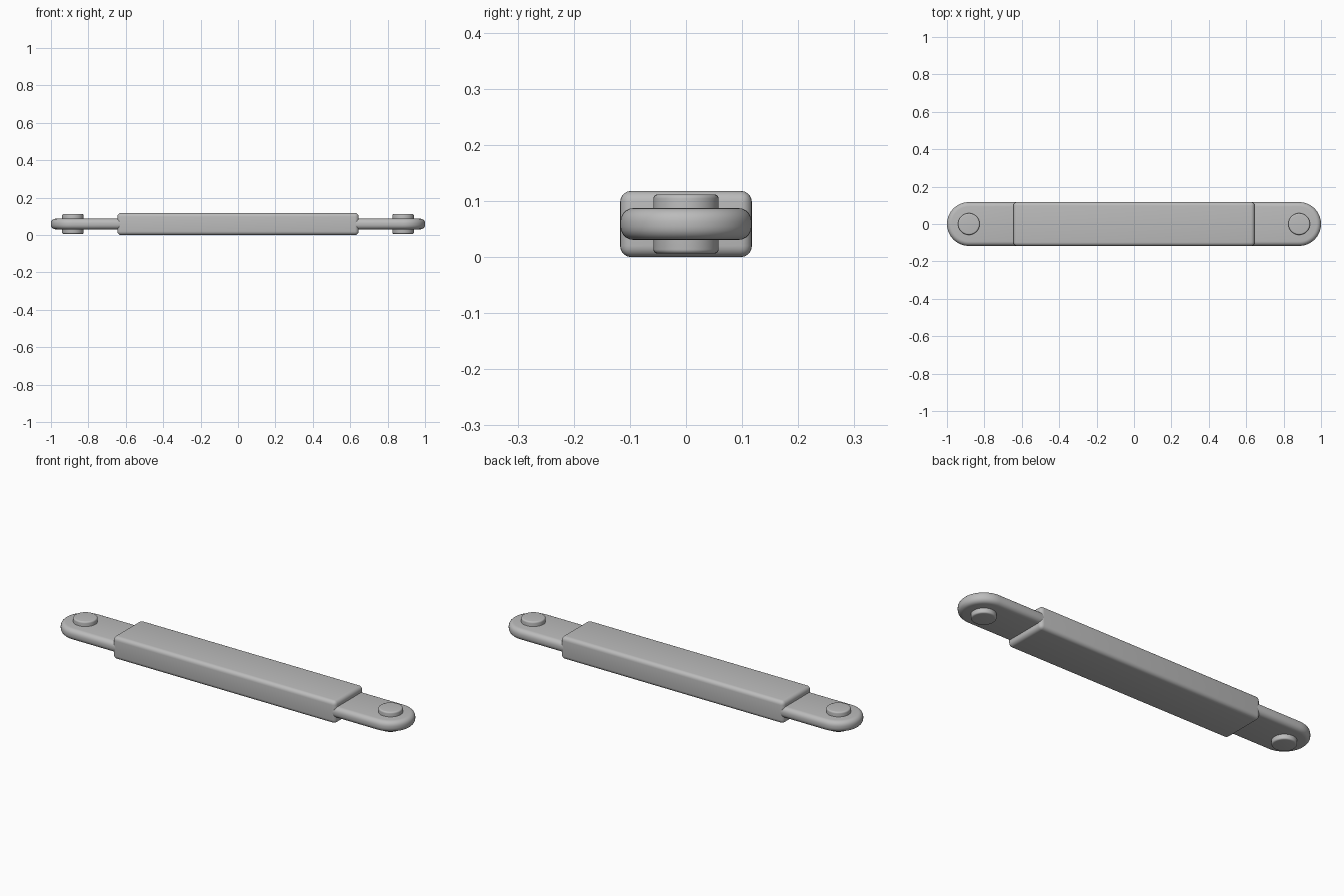
import bpy
import bmesh
from math import pi, sin, cos, radians

cube = bpy.data.objects.get("Cube")
if cube:
    bpy.data.objects.remove(cube, do_unlink=True)

grey = bpy.data.materials.new("plain_grey")
grey.use_nodes = True
colour = (0.5, 0.5, 0.5, 1)
grey.diffuse_color = colour
grey.node_tree.nodes["Principled BSDF"].inputs["Base Color"].default_value = colour

MID = 0.059  # height of the centre line


def slab(name, outline, half_height, bevel):
    """Extrude an outline evenly about the centre line and round its edges."""
    bm = bmesh.new()
    base = bm.faces.new([bm.verts.new((x, y, MID - half_height)) for x, y in outline])
    top = bmesh.ops.extrude_face_region(bm, geom=[base])["geom"]
    bmesh.ops.translate(bm, vec=(0, 0, 2 * half_height),
                        verts=[v for v in top if isinstance(v, bmesh.types.BMVert)])
    bmesh.ops.recalc_face_normals(bm, faces=bm.faces)
    mesh = bpy.data.meshes.new(name)
    bm.to_mesh(mesh)
    bm.free()
    mesh.materials.append(grey)
    ob = bpy.data.objects.new(name, mesh)
    bpy.context.collection.objects.link(ob)
    mod = ob.modifiers.new("rounded_edges", "BEVEL")
    mod.width = bevel
    mod.segments = 5
    mod.limit_method = "ANGLE"
    mod.angle_limit = radians(40)
    bpy.ops.object.select_all(action="DESELECT")
    ob.select_set(True)
    bpy.context.view_layer.objects.active = ob
    bpy.ops.object.modifier_apply(modifier=mod.name)
    bpy.ops.object.shade_smooth_by_angle(angle=radians(30))
    return ob


def arc(cx, radius, start, end, steps):
    return [(cx + radius * cos(start + (end - start) * i / steps),
             radius * sin(start + (end - start) * i / steps)) for i in range(steps + 1)]


# Thick central bar
L, W = 0.645, 0.1175
slab("central_bar", [(-L, -W), (L, -W), (L, W), (-L, W)], 0.059, 0.02)

# Thin round-ended lug and through pin at each end
for side, sign in (("left", 1), ("right", -1)):
    r = 0.117
    lug = [(0.58, -r)] + arc(1 - r, r, -pi / 2, pi / 2, 32) + [(0.58, r)]
    slab(side + "_end_lug", [(sign * x, y) for x, y in lug], 0.0285, 0.024)
    slab(side + "_pin", arc(sign * 0.883, 0.058, 0, 2 * pi, 48)[:-1], 0.053, 0.008)
